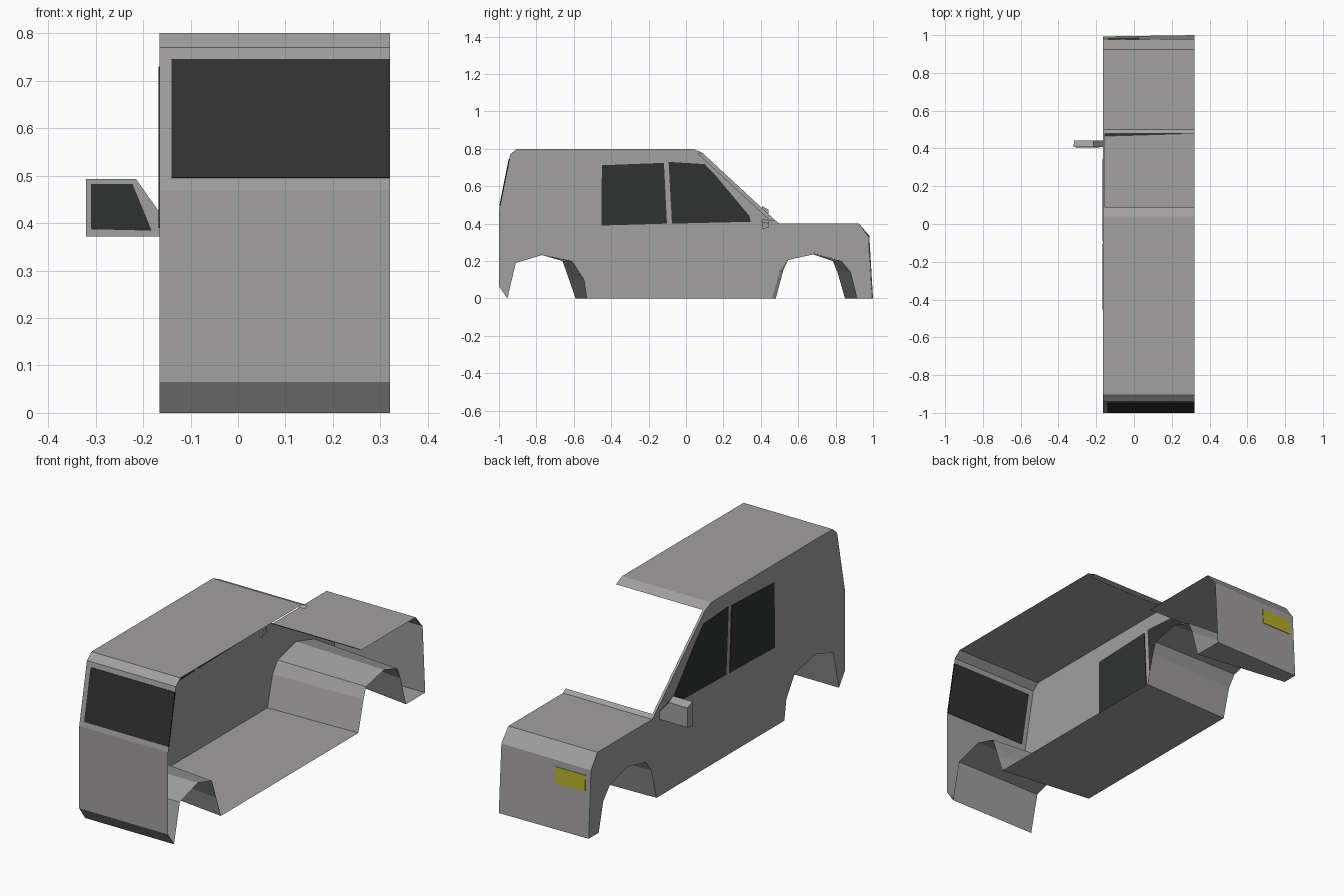
import bpy
from mathutils import Vector

if "Cube" in bpy.data.objects:
    bpy.data.objects.remove(bpy.data.objects["Cube"])

XO, XI = -0.165, 0.32   # side wall plane and open cut plane


def material(name, rgb):
    m = bpy.data.materials.new(name)
    m.diffuse_color = (*rgb, 1)
    m.use_nodes = True
    m.node_tree.nodes["Principled BSDF"].inputs["Base Color"].default_value = m.diffuse_color
    return m


GREY = material("body grey", (0.36, 0.35, 0.35))
GLASS = material("dark glass", (0.03, 0.031, 0.031))
YELLOW = material("lamp yellow", (0.45, 0.42, 0.025))


def mesh(name, verts, faces, mat):
    me = bpy.data.meshes.new(name)
    me.from_pydata([tuple(v) for v in verts], [], faces)
    me.materials.append(mat)
    me.update()
    ob = bpy.data.objects.new(name, me)
    bpy.context.collection.objects.link(ob)
    return ob


def sheet(name, outer, inner=None, xo=XO, xi=XI):
    """Loft a (y, z) path from the side wall to the cut plane."""
    inner = inner or outer
    n = len(outer)
    verts = [(xo, *p) for p in outer] + [(xi, *p) for p in inner]
    faces = [(i, n + i, n + i + 1, i + 1) for i in range(n - 1)]
    return mesh(name, verts, faces, GREY)


def plate(name, pts, offset, mat, both=False):
    """Closed prism from a polygon, pushed along offset."""
    off = Vector(offset)
    pts = [Vector(p) for p in pts]
    base = [p - off for p in pts] if both else pts
    n = len(pts)
    faces = [tuple(range(n))[::-1], tuple(range(n, 2 * n))]
    faces += [(i, (i + 1) % n, n + (i + 1) % n, n + i) for i in range(n)]
    return mesh(name, base + [p + off for p in pts], faces, mat)


# Body outlines in (y, z)
rear_roof = [(-0.955, 0), (-1, 0.065), (-1, 0.47), (-0.94, 0.77), (-0.905, 0.8),
             (0.04, 0.8), (0.088, 0.778)]
hood_out = [(0.48, 0.415), (0.5, 0.4), (0.925, 0.4), (0.975, 0.33), (0.993, 0), (0.915, 0)]
hood_in = [(0.48, 0.415), (0.5, 0.4), (0.925, 0.4), (0.98, 0.335), (1, 0), (0.85, 0)]
front_arch_out = [(0.915, 0), (0.88, 0.14), (0.83, 0.2), (0.69, 0.24), (0.545, 0.205),
                  (0.505, 0.15), (0.465, 0)]
front_arch_in = [(0.85, 0), (0.81, 0.14), (0.785, 0.2), (0.68, 0.235), (0.54, 0.205),
                 (0.52, 0.15), (0.48, 0)]
rear_arch_out = [(-0.53, 0), (-0.545, 0.1), (-0.61, 0.2), (-0.77, 0.235), (-0.91, 0.19),
                 (-0.955, 0)]
rear_arch_in = [(-0.59, 0), (-0.625, 0.1), (-0.66, 0.2), (-0.77, 0.232), (-0.91, 0.19),
                (-0.955, 0)]

# Shell panels
sheet("rear_and_roof", rear_roof + [(0.062, 0.77)])
sheet("hood_and_nose", hood_out, hood_in)
sheet("front_wheel_arch", front_arch_out, front_arch_in)
sheet("floor", [(0.465, 0), (-0.53, 0)], [(0.48, 0), (-0.59, 0)])
sheet("rear_wheel_arch", rear_arch_out, rear_arch_in)

# Side wall as one flat outline
outline = rear_roof + hood_out + front_arch_out[1:] + rear_arch_out[:-1]
mesh("side_wall", [(XO, *p) for p in outline], [tuple(range(len(outline)))], GREY)

# Windscreen pillar strip with inward return
sheet("windscreen_pillar", [(0.088, 0.778), (0.48, 0.415)], xi=-0.153)
mesh("pillar_return", [(-0.153, 0.088, 0.778), (-0.153, 0.48, 0.415),
                       (-0.153, 0.45, 0.415), (-0.153, 0.06, 0.775)], [(0, 1, 2, 3)], GREY)

# Side windows, visible inside and out
side_windows = {
    "rear_side_window": [(-0.452, 0.39), (-0.102, 0.4), (-0.118, 0.725), (-0.45, 0.712)],
    "front_side_window": [(-0.075, 0.4), (0.345, 0.41), (0.34, 0.44), (0.16, 0.655),
                          (0.1, 0.718), (-0.093, 0.73)],
}
for name, pts in side_windows.items():
    plate(name, [(XO, *p) for p in pts], (0.003, 0, 0), GLASS, both=True)


# Rear window on the sloping tail
def tail(x, z):
    return (x, -1 + 0.06 * (z - 0.47) / 0.3, z)


plate("rear_window", [tail(-0.14, 0.495), tail(XI, 0.495), tail(XI, 0.745), tail(-0.14, 0.745)],
      (0, -0.003, 0.0006), GLASS, both=True)


# Headlamp on the nose
def nose(x, z):
    t = (x - XO) / (XI - XO)
    return (x, (0.993 + 0.007 * t) - (0.018 + 0.002 * t) * z / 0.333, z)


plate("headlamp", [nose(0.026, 0.222), nose(-0.138, 0.222), nose(-0.138, 0.3), nose(0.026, 0.3)],
      (0, 0.003, 0), YELLOW, both=True)

# Door mirror, tapered towards the front
shape = [(-0.32, 0.372), (-0.155, 0.372), (-0.155, 0.408), (-0.215, 0.493), (-0.32, 0.493)]
front = [(-0.318, 0.378), (-0.155, 0.378), (-0.155, 0.403), (-0.215, 0.475), (-0.318, 0.475)]
n = len(shape)
mesh("door_mirror", [(x, 0.407, z) for x, z in shape] + [(x, 0.442, z) for x, z in front],
     [tuple(range(n)), tuple(range(n, 2 * n))[::-1]]
     + [((i + 1) % n, i, n + i, n + (i + 1) % n) for i in range(n)], GREY)
plate("mirror_glass", [(x, 0.407, z) for x, z in
                       [(-0.31, 0.387), (-0.31, 0.482), (-0.222, 0.482), (-0.182, 0.384)]],
      (0, -0.003, 0), GLASS)
